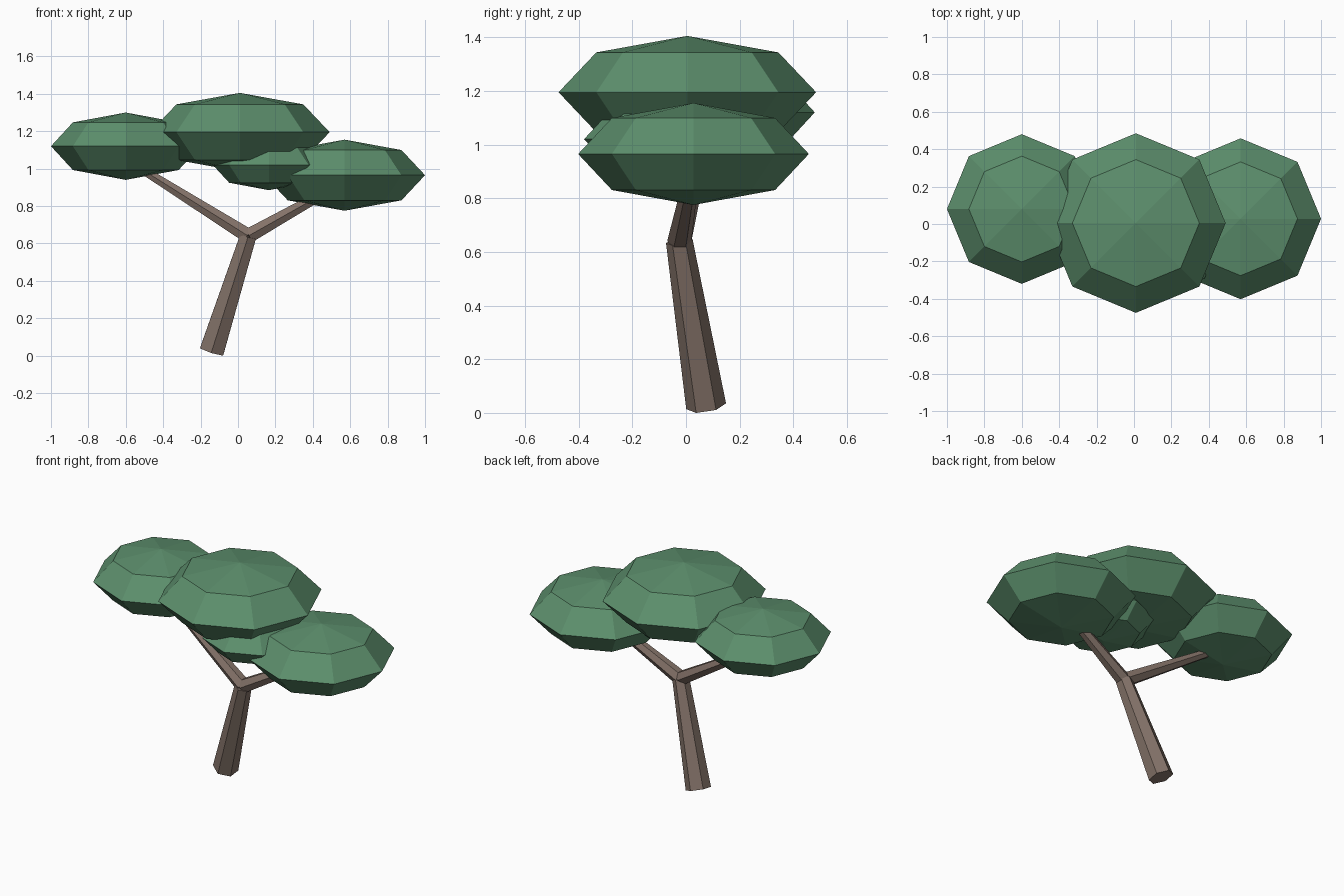
import bpy, bmesh
from mathutils import Vector, Matrix

cube = bpy.data.objects.get("Cube")
if cube:
    bpy.data.objects.remove(cube, do_unlink=True)


def make_material(name, rgb):
    mat = bpy.data.materials.new(name)
    mat.use_nodes = True
    colour = (*rgb, 1)
    mat.diffuse_color = colour
    bsdf = mat.node_tree.nodes["Principled BSDF"]
    bsdf.inputs["Base Color"].default_value = colour
    bsdf.inputs["Roughness"].default_value = 0.9
    return mat


bark = make_material("brown_bark", (0.23, 0.17, 0.14))
leaves = make_material("green_leaves", (0.108, 0.275, 0.152))


def add_object(name, bm, mat):
    mesh = bpy.data.meshes.new(name)
    bm.to_mesh(mesh)
    bm.free()
    mesh.materials.append(mat)
    bpy.context.collection.objects.link(bpy.data.objects.new(name, mesh))


def limb(name, start, end, r1, r2):
    """Tapered six-sided limb, with two corners facing front and back."""
    start, end = Vector(start), Vector(end)
    axis = (end - start).normalized()
    side = Vector((0, 1, 0))
    side = (side - axis * side.dot(axis)).normalized()
    frame = Matrix((side.cross(axis), side, axis)).transposed().to_4x4()
    bm = bmesh.new()
    bmesh.ops.create_cone(bm, cap_ends=True, segments=6, radius1=r1, radius2=r2,
                          depth=(end - start).length,
                          matrix=Matrix.Translation((start + end) / 2) @ frame)
    add_object(name, bm, bark)


def canopy(name, centre, radius, half_height):
    """Flattened low-poly leaf clump."""
    bm = bmesh.new()
    bmesh.ops.create_uvsphere(bm, u_segments=8, v_segments=4, radius=1)
    bmesh.ops.scale(bm, vec=(radius, radius, half_height), verts=bm.verts)
    bmesh.ops.translate(bm, vec=centre, verts=bm.verts)
    add_object(name, bm, leaves)


# Leaning trunk and the two branches of its fork
fork = (0.055, -0.025, 0.64)
limb("trunk", (-0.14, 0.075, 0.025), fork, 0.075, 0.05)
limb("right_branch", fork, (-0.6, 0.08, 1.05), 0.045, 0.022)
limb("left_branch", fork, (0.57, 0.03, 0.93), 0.045, 0.025)

# Leaf clumps
canopy("right_canopy", (-0.6, 0.08, 1.12), 0.4, 0.18)
canopy("top_canopy", (0.01, 0.005, 1.195), 0.48, 0.21)
canopy("left_canopy", (0.57, 0.028, 0.965), 0.43, 0.19)
canopy("small_canopy", (0.165, -0.08, 1.02), 0.3, 0.135)
